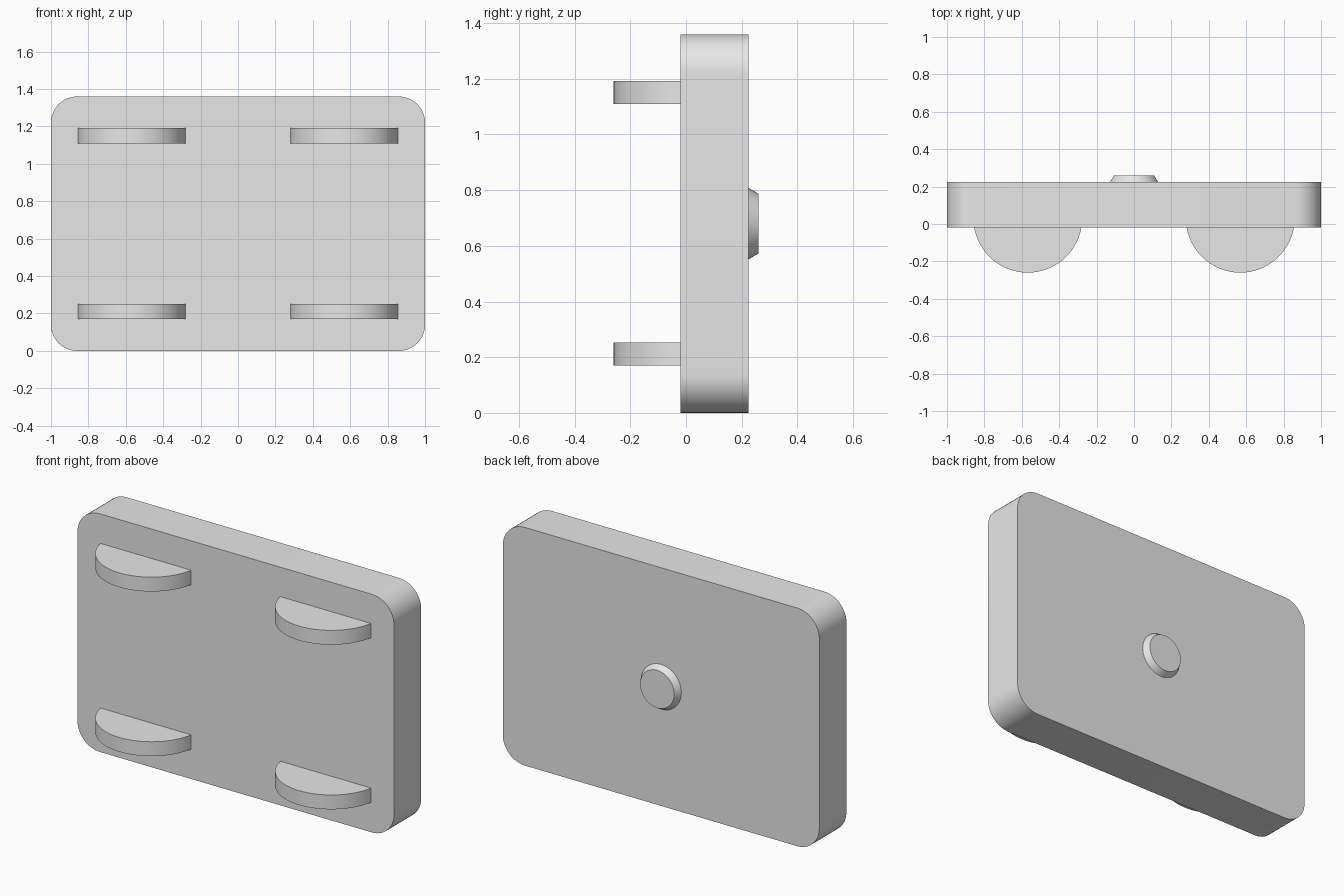
import bpy, bmesh, math
from mathutils import Vector

cube = bpy.data.objects.get("Cube")
if cube:
    bpy.data.objects.remove(cube, do_unlink=True)

grey = bpy.data.materials.new("light_grey")
grey.use_nodes = True
grey.diffuse_color = (0.8, 0.8, 0.8, 1)
grey.node_tree.nodes["Principled BSDF"].inputs["Base Color"].default_value = (0.8, 0.8, 0.8, 1)


def arc(cx, cy, radius, start, end, steps):
    """Points along an arc, angles in degrees."""
    angles = [math.radians(start + (end - start) * i / steps) for i in range(steps + 1)]
    return [(cx + radius * math.cos(a), cy + radius * math.sin(a)) for a in angles]


def prism(name, outline, depth, taper=1.0):
    """Extrude a flat outline; each outline point and depth are 3D vectors."""
    bm = bmesh.new()
    base = bm.faces.new([bm.verts.new(p) for p in outline])
    centre = base.calc_center_bounds()
    new = bmesh.ops.extrude_face_region(bm, geom=[base], use_keep_orig=True)["geom"]
    for v in (g for g in new if isinstance(g, bmesh.types.BMVert)):
        v.co = centre + (v.co - centre) * taper + depth
    bmesh.ops.recalc_face_normals(bm, faces=bm.faces)
    mesh = bpy.data.meshes.new(name)
    bm.to_mesh(mesh)
    bm.free()
    mesh.materials.append(grey)
    obj = bpy.data.objects.new(name, mesh)
    bpy.context.collection.objects.link(obj)
    bpy.ops.object.select_all(action="DESELECT")
    obj.select_set(True)
    bpy.context.view_layer.objects.active = obj
    bpy.ops.object.shade_smooth_by_angle(angle=math.radians(25))
    return obj


front, back, height, corner = -0.02, 0.225, 1.36, 0.14
mid = height / 2

# Rounded slab
outline = []
for i, (sx, sz) in enumerate([(1, 1), (-1, 1), (-1, -1), (1, -1)]):
    outline += arc(sx * (1 - corner), mid + sz * (mid - corner), corner, 90 * i, 90 * i + 90, 12)
prism("slab", [Vector((x, front, z)) for x, z in outline], Vector((0, back - front, 0)))

# Round-nosed tabs on the front
radius = 0.291
centre_y = -0.26 + radius
dip = math.degrees(math.asin((centre_y - front) / radius))
for level, z in (("lower", 0.17), ("upper", 1.11)):
    for side, x in (("left", 0.568), ("right", -0.568)):
        nose = arc(x, centre_y, radius, 180 + dip, 360 - dip, 32)
        prism(f"{level}_{side}_tab", [Vector((px, py, z)) for px, py in nose], Vector((0, 0, 0.082)))

# Tapered button on the back
ring = arc(0, mid, 0.128, 0, 360, 48)[:-1]
prism("back_button", [Vector((x, back, z)) for x, z in ring], Vector((0, 0.26 - back, 0)), 0.84)
